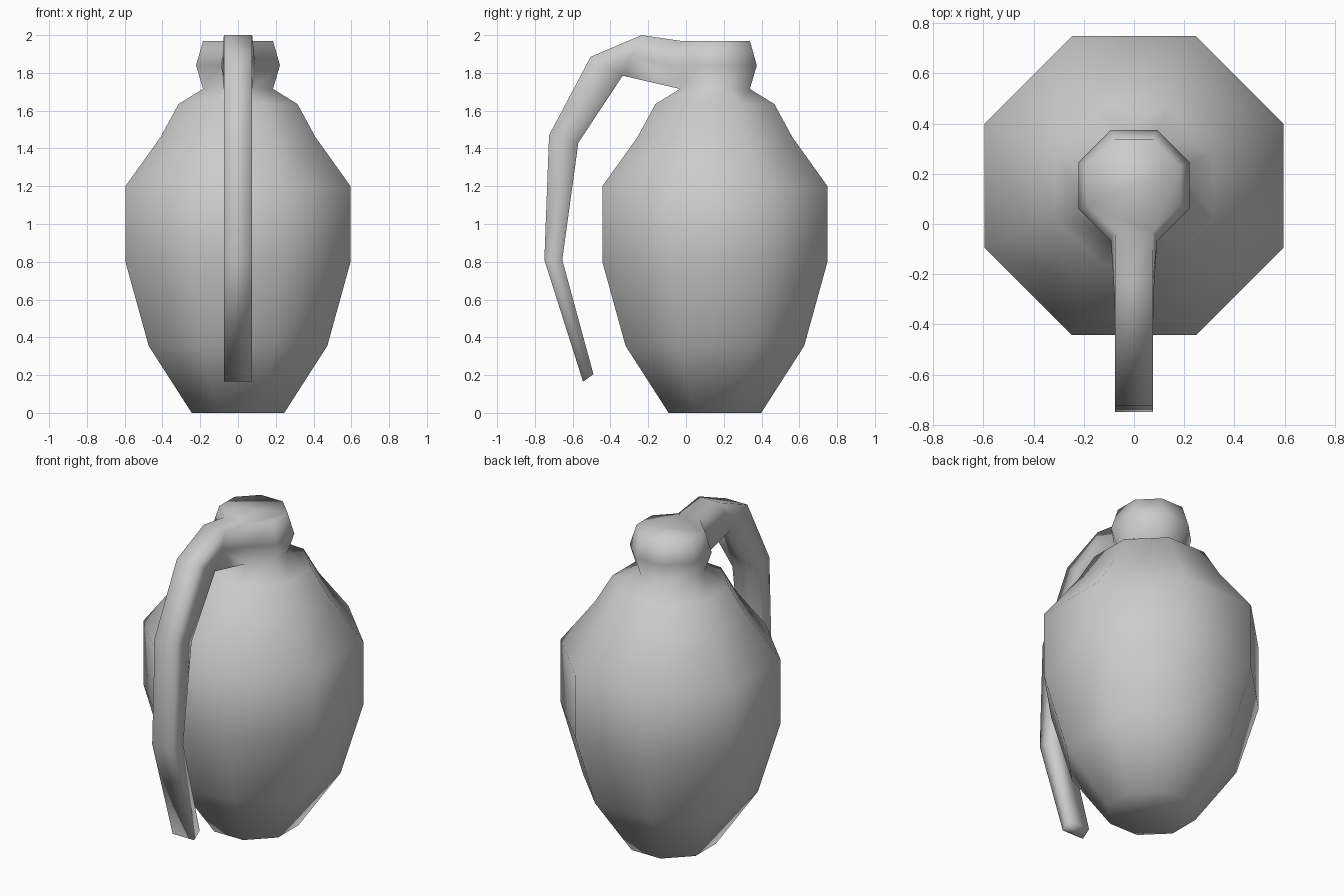
import bpy, bmesh, math

cube = bpy.data.objects.get("Cube")
if cube:
    bpy.data.objects.remove(cube)

SIDES = 8
CENTRE_Y = 0.153
COS = math.cos(math.pi / SIDES)

# Flat-to-centre distance and height of each octagonal ring, base to mouth
PROFILE = [(0.245, 0), (0.473, 0.355), (0.596, 0.8), (0.596, 1.2), (0.41, 1.46),
           (0.315, 1.635), (0.185, 1.715), (0.222, 1.84), (0.185, 1.97)]
NECK = len(PROFILE) - 3

# Lever sections: outer (y, z), inner (y, z), half width of the middle row
LEVER = [((-0.235, 2.0), (-0.335, 1.785), 0.078),
         ((-0.505, 1.885), (-0.335, 1.785), 0.075),
         ((-0.725, 1.47), (-0.57, 1.43), 0.075),
         ((-0.75, 0.81), (-0.655, 0.81), 0.075),
         ((-0.545, 0.165), (-0.49, 0.205), 0.075)]
HALF = 0.075

bm = bmesh.new()

# Body and neck; side 0 faces the front
rings = []
for apothem, z in PROFILE:
    r = apothem / COS
    ring = []
    for i in range(SIDES):
        a = -math.pi / 2 + (i - 0.5) * math.tau / SIDES
        ring.append(bm.verts.new((r * math.cos(a), CENTRE_Y + r * math.sin(a), z)))
    rings.append(ring)
for k, (low, high) in enumerate(zip(rings, rings[1:])):
    for i in range(SIDES):
        if i == 0 and k >= NECK:
            continue  # the lever grows out of this opening
        j = (i + 1) % SIDES
        bm.faces.new((low[i], low[j], high[j], high[i]))
bm.faces.new(rings[0][::-1])
bm.faces.new(rings[-1])

# Lever, drawn out of the front of the neck
bottom, middle, top = rings[NECK:]
last = [top[0], middle[0], bottom[0], bottom[1], middle[1], top[1]]
for outer, inner, mid_half in LEVER[:1] + LEVER[1:]:
    mid = [(a + b) / 2 for a, b in zip(outer, inner)]
    rows = [(HALF, outer), (mid_half, mid), (HALF, inner)]
    section = [bm.verts.new((-w, *p)) for w, p in rows]
    section += [bm.verts.new((w, *p)) for w, p in reversed(rows)]
    for i in range(6):
        j = (i + 1) % 6
        bm.faces.new((last[i], last[j], section[j], section[i]))
    last = section
bm.faces.new(last)

# Sections sharing an inner edge become one vertex pair
bmesh.ops.remove_doubles(bm, verts=bm.verts[:], dist=0.0005)
bmesh.ops.recalc_face_normals(bm, faces=bm.faces[:])
for face in bm.faces:
    face.smooth = True

mesh = bpy.data.meshes.new("jug_with_lever")
bm.to_mesh(mesh)
bm.free()
jug = bpy.data.objects.new("jug_with_lever", mesh)
bpy.context.collection.objects.link(jug)

# Plain grey
grey = bpy.data.materials.new("plain_grey")
grey.use_nodes = True
colour = (0.6, 0.6, 0.6, 1)
grey.diffuse_color = colour
grey.node_tree.nodes["Principled BSDF"].inputs["Base Color"].default_value = colour
mesh.materials.append(grey)
